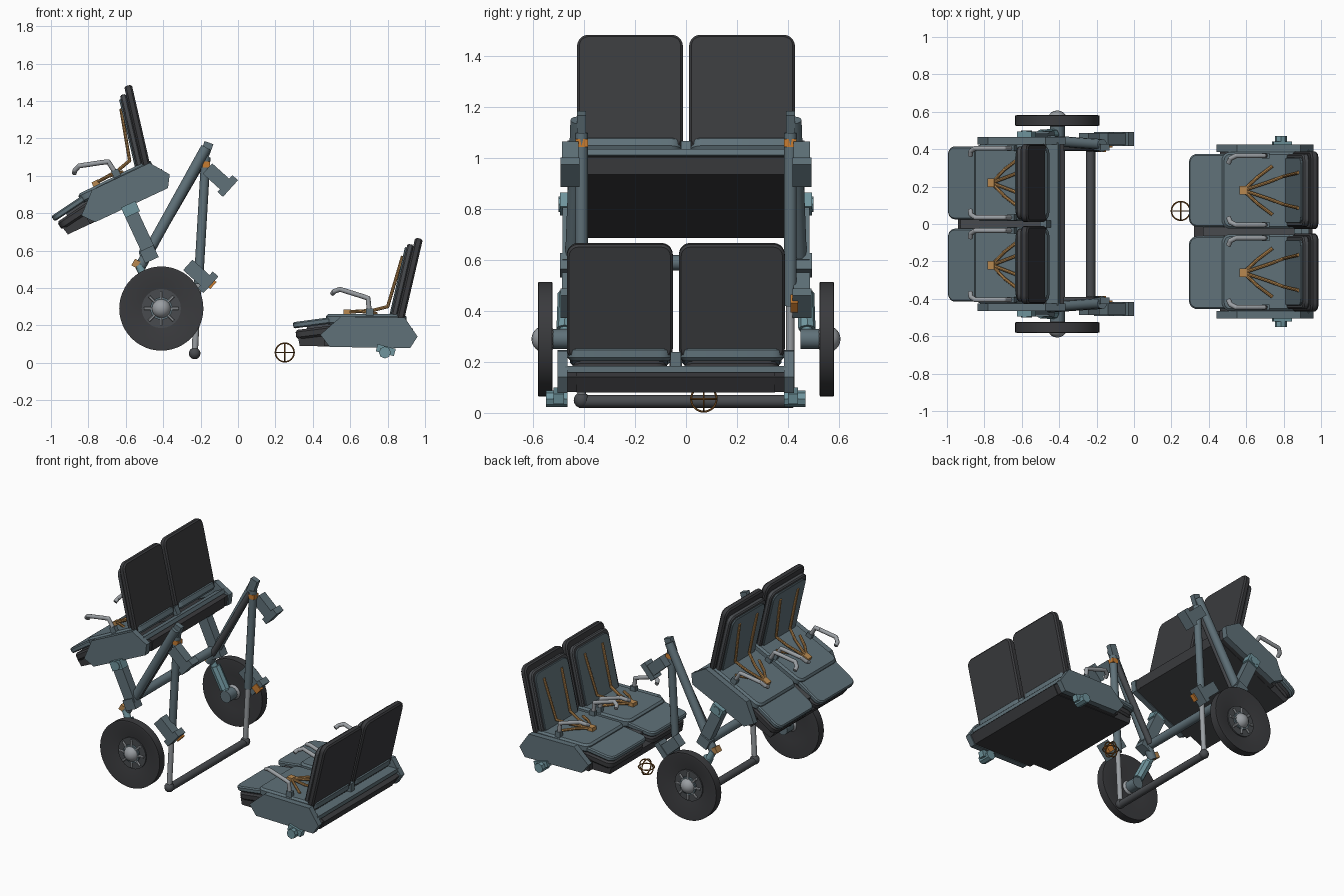
import bpy, bmesh
from math import radians, atan2, pi, cos, sin
from mathutils import Matrix, Vector

if "Cube" in bpy.data.objects:
    bpy.data.objects.remove(bpy.data.objects["Cube"])


def material(name, r, g, b):
    m = bpy.data.materials.new(name)
    m.use_nodes = True
    m.diffuse_color = (r, g, b, 1)
    m.node_tree.nodes["Principled BSDF"].inputs["Base Color"].default_value = (r, g, b, 1)
    return m


slate = material("slate blue", .115, .165, .19)
charcoal = material("charcoal", .042, .043, .047)
dark = material("dark grey", .065, .07, .077)
silver = material("light grey", .32, .34, .36)
teal = material("pale teal", .16, .30, .34)
tan = material("tan strap", .48, .25, .08)
orange = material("orange", .58, .2, .03)
brown = material("brown", .25, .1, .02)
I = Matrix.Identity(4)


def finish(name, bm, mat, M=I, smooth=True):
    bmesh.ops.recalc_face_normals(bm, faces=bm.faces)
    me = bpy.data.meshes.new(name)
    bm.to_mesh(me)
    bm.free()
    me.materials.append(mat)
    ob = bpy.data.objects.new(name, me)
    bpy.context.collection.objects.link(ob)
    ob.matrix_world = M
    if smooth:
        bpy.ops.object.select_all(action='DESELECT')
        ob.select_set(True)
        bpy.context.view_layer.objects.active = ob
        bpy.ops.object.shade_smooth_by_angle(angle=radians(35))
    return ob


def box(name, c, size, mat, M=I, rot=0):
    bm = bmesh.new()
    T = Matrix.Translation(c) @ Matrix.Rotation(radians(rot), 4, 'Y') @ Matrix.Diagonal((*size, 1))
    bmesh.ops.create_cube(bm, size=1, matrix=T)
    return finish(name, bm, mat, M, False)


def prism(name, pts, y0, y1, mat, M=I):
    # side profile in x/z extruded along y
    bm = bmesh.new()
    f = bm.faces.new([bm.verts.new((x, y0, z)) for x, z in pts])
    ext = bmesh.ops.extrude_face_region(bm, geom=[f])
    bmesh.ops.translate(bm, vec=(0, y1 - y0, 0),
                        verts=[v for v in ext['geom'] if isinstance(v, bmesh.types.BMVert)])
    return finish(name, bm, mat, M, False)


def slab(name, p0, p1, y, width, thick, mat, M=I, shift=0, radius=.045):
    # rounded cushion running from p0 to p1 in the x/z plane
    a, b = Vector((p0[0], y, p0[1])), Vector((p1[0], y, p1[1]))
    d = b - a
    bm = bmesh.new()
    bmesh.ops.create_cube(bm, size=1, matrix=Matrix.Diagonal((d.length, width, thick, 1)))
    corners = [e for e in bm.edges if abs(e.verts[0].co.z - e.verts[1].co.z) > thick / 2]
    bmesh.ops.bevel(bm, geom=corners, offset=radius, segments=5, profile=.5, affect='EDGES')
    rim = [e for e in bm.edges if abs(e.verts[0].co.z - e.verts[1].co.z) < 1e-4]
    bmesh.ops.bevel(bm, geom=rim, offset=thick * .22, segments=1, affect='EDGES')
    T = (Matrix.Translation((a + b) / 2) @ Matrix.Rotation(-atan2(d.z, d.x), 4, 'Y')
         @ Matrix.Translation((0, 0, shift)))
    bmesh.ops.transform(bm, matrix=T, verts=bm.verts)
    return finish(name, bm, mat, M)


def tube(name, pts, r, mat, M=I, seg=12):
    bm = bmesh.new()
    pts = [Vector(p) for p in pts]
    for a, b in zip(pts, pts[1:]):
        T = Matrix.Translation((a + b) / 2) @ (b - a).to_track_quat('Z', 'Y').to_matrix().to_4x4()
        bmesh.ops.create_cone(bm, cap_ends=True, segments=seg, radius1=r, radius2=r,
                              depth=(b - a).length, matrix=T)
    for p in pts[1:-1]:
        bmesh.ops.create_uvsphere(bm, u_segments=seg, v_segments=6, radius=r, matrix=Matrix.Translation(p))
    return finish(name, bm, mat, M)


def ball(name, c, r, mat):
    bm = bmesh.new()
    bmesh.ops.create_uvsphere(bm, u_segments=20, v_segments=12, radius=r, matrix=Matrix.Translation(c))
    return finish(name, bm, mat)


def lathe(name, profile, mat, c, axis='Y', steps=48):
    # profile of (radius, height) turned around the given axis
    bm = bmesh.new()
    vs = [bm.verts.new((r, 0, h)) for r, h in profile]
    es = [bm.edges.new(p) for p in zip(vs, vs[1:])]
    bmesh.ops.spin(bm, geom=vs + es, cent=(0, 0, 0), axis=(0, 0, 1), angle=2 * pi, steps=steps)
    bmesh.ops.remove_doubles(bm, verts=bm.verts, dist=1e-4)
    R = {'X': Matrix.Rotation(pi / 2, 4, 'Y'), 'Y': Matrix.Rotation(-pi / 2, 4, 'X'), 'Z': I}[axis]
    bmesh.ops.transform(bm, matrix=Matrix.Translation(c) @ R, verts=bm.verts)
    return finish(name, bm, mat)


def double_seat(tag, M):
    # shared base tray
    prism(tag + "_base", [(.33, .09), (.92, .08), (.955, .14), (.9, .17), (.4, .165), (.32, .14)],
          -.39, .39, charcoal, M)
    prism(tag + "_base_wide", [(.46, .09), (.915, .083), (.95, .14), (.9, .165), (.46, .16)],
          -.43, .43, charcoal, M)
    box(tag + "_rear_rail", (.9, 0, .172), (.07, .87, .025), slate, M)
    box(tag + "_centre_hinge", (.875, 0, .21), (.04, .04, .06), slate, M)
    box(tag + "_centre_tray", (.62, 0, .185), (.5, .05, .05), dark, M)
    panel = [(.44, .15), (.55, .247), (.89, .243), (.96, .14), (.92, .078), (.49, .085)]
    for s in (-1, 1):
        prism(tag + "_side_panel", panel, s * .425, s * .465, slate, M)
        y = s * .22
        # cushions
        slab(tag + "_leg_pad", (.295, .2), (.52, .23), y, .39, .034, slate, M)
        slab(tag + "_leg_pad_under", (.31, .15), (.55, .18), y, .37, .05, charcoal, M)
        slab(tag + "_seat_pad", (.47, .232), (.9, .232), y, .41, .055, slate, M)
        # backrest shells
        b0, b1 = (.862, .21), (.968, .665)
        slab(tag + "_back_shell", b0, b1, y, .416, .042, charcoal, M)
        slab(tag + "_back_pad", (.86, .2), (.958, .625), y, .39, .034, dark, M, .036)
        slab(tag + "_back_lining", (.865, .22), (.953, .605), y, .35, .012, slate, M, .056)
        # harness
        box(tag + "_buckle", (.585, y, .272), (.04, .045, .025), tan, M)
        for t in (-1, 1):
            tube(tag + "_lap_strap", [(.585, y, .272), (.66, y + t * .07, .275), (.74, y + t * .13, .262)],
                 .009, tan, M, 8)
            tube(tag + "_shoulder_strap", [(.585, y, .272), (.72, y + t * .045, .28), (.8, y + t * .075, .3),
                                           (.88, y + t * .095, .57)], .009, tan, M, 8)
            # armrests
            a = y + t * .185
            tube(tag + "_armrest", [(.705, a, .25), (.695, a, .345), (.66, a, .357), (.545, a, .393),
                                    (.515, a - t * .015, .382), (.505, a - t * .04, .37)], .013, silver, M)
            box(tag + "_armrest_mount", (.705, a, .265), (.04, .03, .05), slate, M)


# low seat pair, and the raised tilted pair
low = Matrix.Translation((0, -.04, 0))
high = (Matrix.Translation((-.376, 0, .933)) @ Matrix.Rotation(radians(-26), 4, 'Y')
        @ Matrix.Translation((-.918, 0, -.078)))
double_seat("low_seat", low)
double_seat("high_seat", high)
for s in (-1, 1):
    box("foot_bracket", (.79, s * .46, .068), (.1, .04, .04), teal, low, 15)
    tube("foot_pivot", [(.785, s * .425, .055), (.785, s * .51, .055)], .032, teal, low, 8)

# wheeled frame
for s in (-1, 1):
    y = s * .41
    # wheel with dished sides
    wheel = [(0, .55), (.115, .55), (.215, .582), (.225, .58), (.225, .526), (.215, .524),
             (.115, .538), (0, .538)]
    lathe("wheel", [(r, s * h) for r, h in wheel], charcoal, (-.41, 0, .29))
    tube("hub", [(-.41, s * .54, .29), (-.41, s * .558, .29)], .105, dark, seg=24)
    tube("hub_core", [(-.41, s * .54, .29), (-.41, s * .57, .29)], .06, slate, seg=24)
    ball("hub_cap", (-.41, s * .555, .29), .052, silver)
    for k in range(8):
        a = k * pi / 4
        p = Vector((cos(a), 0, sin(a)))
        c = Vector((-.41, s * .565, .29))
        tube("hub_spoke", [c + p * .04, c + p * .092], .008, silver, seg=6)
    tube("axle_stub", [(-.41, s * .45, .29), (-.41, s * .54, .29)], .04, slate)
    tube("axle_arm", [(-.53, s * .46, .52), (-.47, s * .475, .4), (-.41, s * .475, .29)], .022, teal)
    tube("spring", [(-.5, s * .47, .47), (-.43, s * .475, .33)], .034, teal, seg=8)

    # A-shaped legs
    tube("slanted_beam", [(-.53, s * .45, .5), (-.17, s * .425, 1.15)], .029, slate)
    tube("slanted_brace", [(-.48, y, .58), (-.19, y, 1.08)], .02, dark)
    box("apex_block", (-.172, y, 1.13), (.05, .035, .1), slate, rot=20)
    box("apex_marker", (-.17, y, 1.06), (.04, .05, .03), orange)
    tube("upright_post", [(-.172, y, 1.1), (-.212, y, .42)], .025, slate)
    tube("post_slider", [(-.21, y, .45), (-.232, y, .045)], .017, silver)
    ball("post_foot", (-.232, y, .05), .031, dark)
    # clamps on the upright
    for x, z in ((-.1, .985), (-.205, .47)):
        box("clamp", (x - .015, s * .455, z + .01), (.13, .065, .075), slate, rot=42)
        box("clamp_jaw", (x + .045, s * .455, z - .04), (.04, .075, .12), slate, rot=42)
    box("clamp_marker", (-.15, s * .425, .43), (.05, .03, .05), orange, rot=42)
    # link carrying the raised seat
    box("seat_link", (-.525, s * .455, .7), (.075, .06, .25), slate, rot=-25)
    box("link_clamp", (-.475, s * .46, .58), (.08, .07, .07), slate, rot=-25)
    box("link_head", (-.575, s * .465, .82), (.085, .06, .06), teal, rot=-25)
    tube("link_pivot", [(-.575, s * .43, .82), (-.575, s * .5, .82)], .03, teal, seg=8)
    box("beam_end_marker", (-.545, s * .45, .53), (.035, .05, .04), tan, rot=30)

# cross members
tube("lower_cross_bar", [(-.232, -.42, .045), (-.232, .42, .045)], .025, dark)
tube("rear_cross_beam", [(-.5, -.45, .59), (-.5, .45, .59)], .03, slate)

# ring marker made of three hoops
for axis in 'XYZ':
    hoop = [(.05 + .004 * cos(k * pi / 3), .004 * sin(k * pi / 3)) for k in range(7)]
    lathe("marker_hoop", hoop, brown, (.25, .07, .055), axis, 32)
